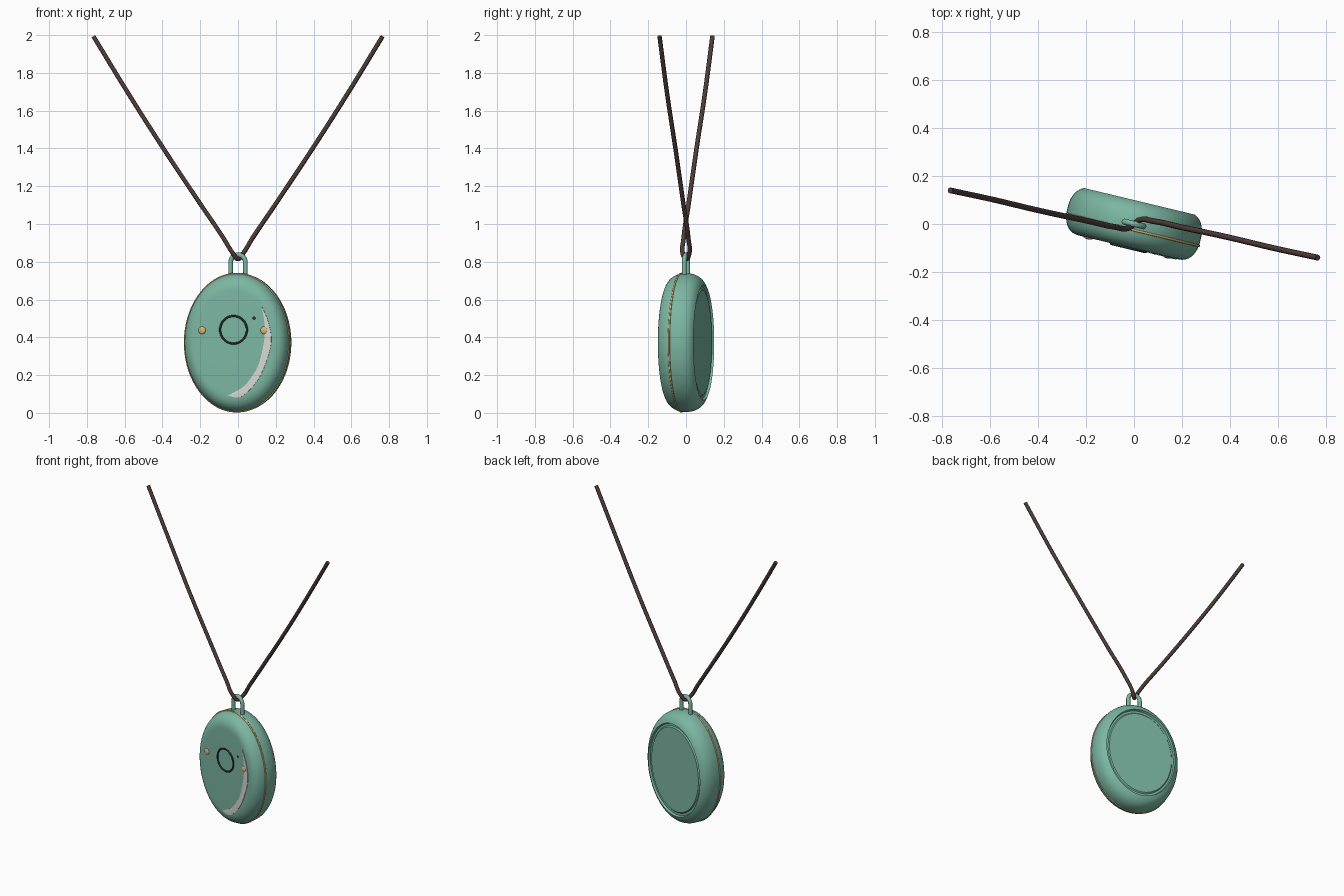
import bpy, bmesh, math
from mathutils import Matrix, Vector

cube = bpy.data.objects.get("Cube")
if cube:
    bpy.data.objects.remove(cube, do_unlink=True)

TURN = math.radians(-13.5)      # the pendant hangs slightly twisted
HALF_W, HALF_H, MID_Z = 0.285, 0.367, 0.372
DEPTH, FLAT, POWER = 0.1, 0.74, 2.3


def material(name, rgb, rough=0.6):
    m = bpy.data.materials.new(name)
    m.use_nodes = True
    m.diffuse_color = (*rgb, 1)
    node = m.node_tree.nodes["Principled BSDF"]
    node.inputs["Base Color"].default_value = (*rgb, 1)
    node.inputs["Roughness"].default_value = rough
    return m


GREEN = material("sage green", (0.20, 0.47, 0.36))
GOLD = material("gold", (0.72, 0.46, 0.17))
BROWN = material("dark brown cord", (0.075, 0.045, 0.038))
BLACK = material("near black", (0.02, 0.025, 0.022))
SILVER = material("pale grey", (0.68, 0.68, 0.66))


def shade(ob, angle=40):
    bpy.ops.object.select_all(action='DESELECT')
    ob.select_set(True)
    bpy.context.view_layer.objects.active = ob
    bpy.ops.object.shade_smooth_by_angle(angle=math.radians(angle))


def finish(name, bm, mat, turn=TURN):
    bmesh.ops.recalc_face_normals(bm, faces=bm.faces)
    mesh = bpy.data.meshes.new(name)
    bm.to_mesh(mesh)
    bm.free()
    mesh.materials.append(mat)
    ob = bpy.data.objects.new(name, mesh)
    ob.rotation_euler.z = turn
    bpy.context.collection.objects.link(ob)
    shade(ob)
    return ob


def tube(name, points, radius, mat, closed=False, turn=TURN, kind='POLY'):
    """Round tube along a path."""
    cu = bpy.data.curves.new(name, 'CURVE')
    cu.dimensions = '3D'
    cu.bevel_depth, cu.bevel_resolution = radius, 3
    cu.use_fill_caps = True
    cu.resolution_u = 10
    sp = cu.splines.new(kind)
    if kind == 'BEZIER':
        sp.bezier_points.add(len(points) - 1)
        for bp, p in zip(sp.bezier_points, points):
            bp.co = p
            bp.handle_left_type = bp.handle_right_type = 'AUTO'
    else:
        sp.points.add(len(points) - 1)
        for sp_pt, p in zip(sp.points, points):
            sp_pt.co = (*p, 1)
    sp.use_cyclic_u = closed
    ob = bpy.data.objects.new(name, cu)
    ob.rotation_euler.z = turn
    bpy.context.collection.objects.link(ob)
    cu.materials.append(mat)
    bpy.ops.object.select_all(action='DESELECT')
    ob.select_set(True)
    bpy.context.view_layer.objects.active = ob
    bpy.ops.object.convert(target='MESH')
    shade(bpy.context.object)


def edge_depth(r):
    """Half thickness of the case at a relative radius."""
    t = max(0, (r - FLAT) / (1 - FLAT))
    return DEPTH * max(0, 1 - t ** POWER) ** (1 / POWER)


def ellipse(r, y, n=96):
    return [Vector((HALF_W * r * math.cos(a), y, MID_Z + HALF_H * r * math.sin(a)))
            for a in (2 * math.pi * i / n for i in range(n))]


# Case: rounded front rim, back rim, then a groove around the recessed back panel
def rim_point(a):
    c, s = math.cos(a) ** (2 / POWER), math.sin(a) ** (2 / POWER)
    return FLAT + (1 - FLAT) * c, DEPTH * s


STEPS = 14
arc = [rim_point(i / STEPS * math.pi / 2) for i in range(STEPS)]
profile = [(FLAT, -DEPTH)] + [(r, -y) for r, y in reversed(arc)]
profile += [(r, y) for r, y in arc[1:] if r > 0.84]
profile += [(0.83, 0.097), (0.815, 0.083), (0.775, 0.083), (0.755, 0.09)]
bm = bmesh.new()
rings = [[bm.verts.new(p) for p in ellipse(r, y)] for r, y in profile]
for a, b in zip(rings, rings[1:]):
    for i in range(len(a)):
        j = (i + 1) % len(a)
        bm.faces.new((a[i], a[j], b[j], b[i]))
bm.faces.new(rings[0])
bm.faces.new(rings[-1])
finish("case", bm, GREEN)

# Gold seam around the case
tube("gold_seam", ellipse(0.995, -0.025), 0.005, GOLD, closed=True)

# Hanging loop on top
leg, top = 0.04, 0.797
arch = [(leg * math.cos(math.pi * i / 16), 0, top + leg * math.sin(math.pi * i / 16))
        for i in range(17)]
tube("hanging_loop", [(leg, 0, 0.715)] + arch + [(-leg, 0, 0.715)], 0.013, GREEN)

# Round button with dark outline
circle = [(0.073 * math.cos(math.pi * i / 24), -0.102, 0.44 + 0.073 * math.sin(math.pi * i / 24))
          for i in range(48)]
tube("button_outline", circle, 0.0055, BLACK, closed=True)


def dot(name, x, z, radius, mat, squash=0.35):
    bm = bmesh.new()
    bmesh.ops.create_uvsphere(bm, u_segments=16, v_segments=8, radius=radius)
    bmesh.ops.transform(bm, verts=bm.verts, matrix=Matrix.Translation((x, -DEPTH, z))
                        @ Matrix.Diagonal((1, squash, 1, 1)))
    finish(name, bm, mat)


dot("right_gold_stud", -0.172, 0.437, 0.02, GOLD)
dot("left_gold_stud", 0.166, 0.437, 0.02, GOLD)
dot("indicator_dot", 0.111, 0.502, 0.008, BLACK)


# Crescent plate following the front surface
def smooth_path(pts, n=28):
    """Evenly sampled Catmull-Rom path."""
    p = [Vector(q) for q in pts]
    p = [2 * p[0] - p[1]] + p + [2 * p[-1] - p[-2]]
    out = []
    for k in range(n + 1):
        u = k / n * (len(pts) - 1)
        i = min(int(u), len(pts) - 2)
        t = u - i
        a, b, c, d = p[i:i + 4]
        out.append(0.5 * (2 * b + (c - a) * t + (2 * a - 5 * b + 4 * c - d) * t ** 2
                          + (3 * b - a - 3 * c + d) * t ** 3))
    return out


outer = smooth_path([(0.154, 0.565), (0.193, 0.47), (0.204, 0.363), (0.16, 0.225),
                     (0.105, 0.14), (0.034, 0.083), (-0.031, 0.091)])
inner = smooth_path([(0.154, 0.565), (0.168, 0.48), (0.168, 0.39), (0.14, 0.265),
                     (0.105, 0.2), (0.055, 0.14), (-0.031, 0.091)])
bm = bmesh.new()
rows = []
for o, i in zip(outer, inner):
    row = []
    for k in range(5):
        x, z = o.lerp(i, k / 4)
        r = math.hypot(x / HALF_W, (z - MID_Z) / HALF_H)
        row.append(bm.verts.new((x, -edge_depth(r) - 0.003, z)))
    rows.append(row)
for a, b in zip(rows, rows[1:]):
    for k in range(4):
        bm.faces.new((a[k], a[k + 1], b[k + 1], b[k]))
bmesh.ops.remove_doubles(bm, verts=bm.verts, dist=0.0001)
bmesh.ops.recalc_face_normals(bm, faces=bm.faces)
if sum(f.normal.y for f in bm.faces) > 0:
    bmesh.ops.reverse_faces(bm, faces=bm.faces)
ext = bmesh.ops.extrude_face_region(bm, geom=bm.faces[:])
bmesh.ops.translate(bm, vec=(0, 0.005, 0),
                    verts=[g for g in ext["geom"] if isinstance(g, bmesh.types.BMVert)])
finish("crescent", bm, SILVER)

# Cord threaded through the loop, the two ends mirrored through the middle
half = [(0.765, -0.14, 1.993), (0.58, -0.1, 1.69), (0.395, -0.056, 1.4),
        (0.2, -0.014, 1.107), (0.08, 0.012, 0.93), (0.022, 0.016, 0.838)]
cord = half + [(0, 0, 0.815)] + [(-x, -y, z) for x, y, z in reversed(half)]
tube("cord", cord, 0.012, BROWN, turn=0, kind='BEZIER')
